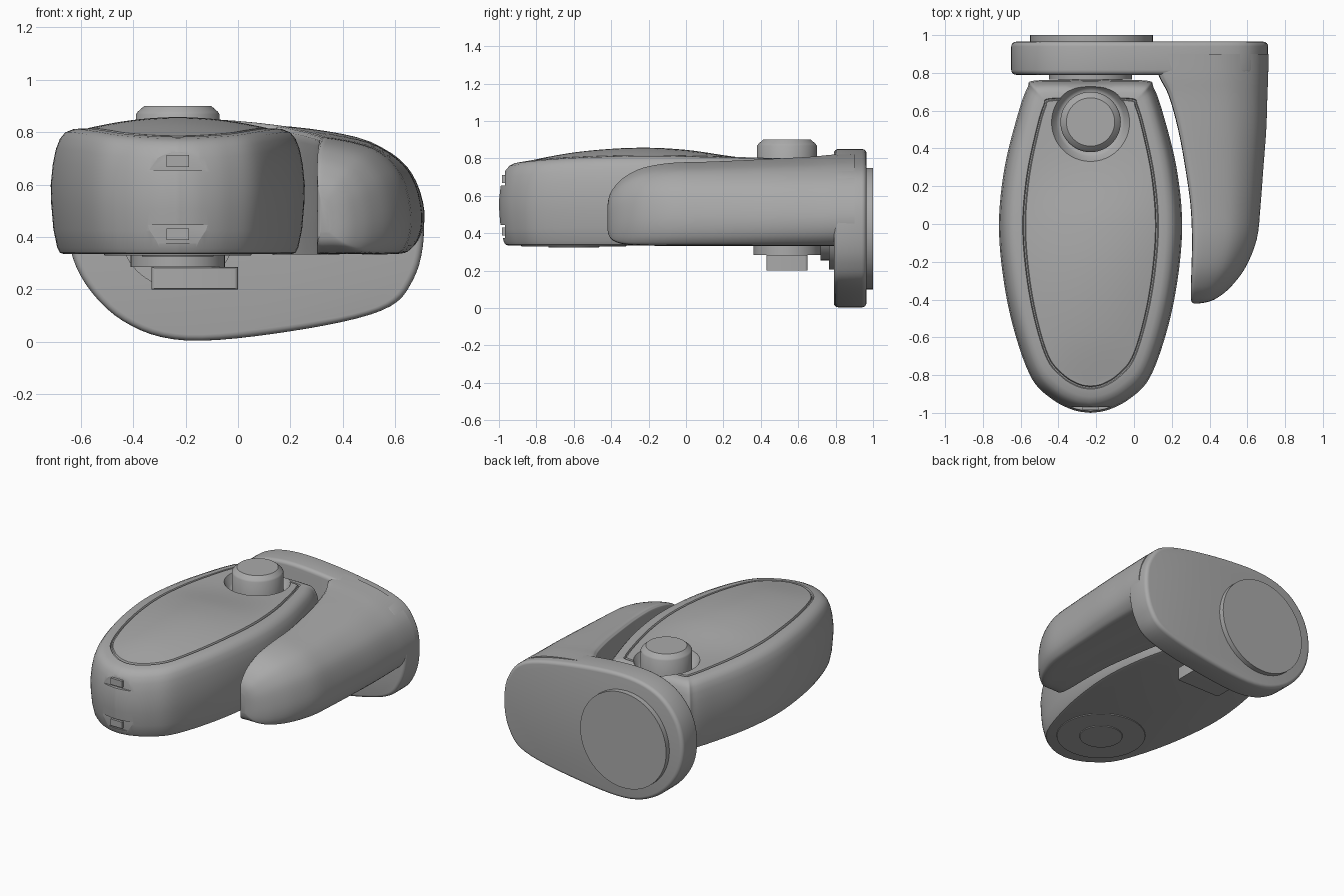
import bpy, bmesh, math
from mathutils import Vector

if "Cube" in bpy.data.objects:
    bpy.data.objects.remove(bpy.data.objects["Cube"], do_unlink=True)

GREY = (0.40, 0.40, 0.40, 1)
grey = bpy.data.materials.new("satin grey")
grey.use_nodes = True
grey.diffuse_color = GREY
grey.node_tree.nodes["Principled BSDF"].inputs["Base Color"].default_value = GREY

CX = -0.23          # centre line of the long body
PIVOT_Y = 0.54      # axis of the knob
BASE = 0.335        # underside of body and arm


def spline(points, steps=6, closed=False):
    """Smooth curve through a few points."""
    p = [Vector(q) for q in points]
    n = len(p)
    get = (lambda i: p[i % n]) if closed else (lambda i: p[min(max(i, 0), n - 1)])
    out = []
    for i in range(n if closed else n - 1):
        a, b, c, d = (get(i + k) for k in (-1, 0, 1, 2))
        for s in range(steps):
            t = s / steps
            out.append(0.5 * (2 * b + (c - a) * t + (2 * a - 5 * b + 4 * c - d) * t ** 2
                              + (3 * b - a - 3 * c + d) * t ** 3))
    return out if closed else out + [p[-1]]


def lookup(curve, y):
    """Second value of a curve at first value y."""
    if y <= curve[0][0]:
        return curve[0][1]
    for a, b in zip(curve, curve[1:]):
        if y <= b[0]:
            return a[1] + (b[1] - a[1]) * (y - a[0]) / max(b[0] - a[0], 1e-6)
    return curve[-1][1]


def finish(bm, name, angle=35):
    bmesh.ops.remove_doubles(bm, verts=bm.verts, dist=0.0005)
    bmesh.ops.recalc_face_normals(bm, faces=bm.faces)
    me = bpy.data.meshes.new(name)
    bm.to_mesh(me)
    bm.free()
    me.materials.append(grey)
    ob = bpy.data.objects.new(name, me)
    bpy.context.collection.objects.link(ob)
    smooth(ob, angle)
    return ob


def smooth(ob, angle=35):
    bpy.ops.object.select_all(action='DESELECT')
    ob.select_set(True)
    bpy.context.view_layer.objects.active = ob
    bpy.ops.object.shade_smooth_by_angle(angle=math.radians(angle))


def loft(name, rings, cap_end=True, angle=35):
    bm = bmesh.new()
    rows = [[bm.verts.new(co) for co in ring] for ring in rings]
    for a, b in zip(rows, rows[1:]):
        for i in range(len(a)):
            j = (i + 1) % len(a)
            bm.faces.new((a[i], a[j], b[j], b[i]))
    bm.faces.new(rows[0])
    if cap_end:
        bm.faces.new(rows[-1])
    return finish(bm, name, angle)


def prism(name, outline, y0, y1, bevel=0.0):
    """Extrude an x-z outline from y0 to y1 with rounded rims."""
    cx = sum(p[0] for p in outline) / len(outline)
    cz = sum(p[1] for p in outline) / len(outline)
    steps = [(y0, 0), (y1, 0)]
    if bevel:
        arc = [(bevel * (1 - math.cos(a)), bevel * (1 - math.sin(a)))
               for a in (k * math.pi / 8 for k in range(5))]
        steps = [(y0 + u, v) for u, v in arc] + [(y1 - u, v) for u, v in reversed(arc)]
    rings = []
    for y, inset in steps:
        ring = []
        for x, z in outline:
            d = Vector((x - cx, z - cz))
            d *= 1 - inset / d.length
            ring.append((cx + d.x, y, cz + d.y))
        rings.append(ring)
    return loft(name, rings)


def turned(name, centre, profile, segments=48, scale_y=1):
    """Stack of circles (radius, height) about a vertical axis."""
    return loft(name, [[(centre[0] + r * math.cos(a), centre[1] + scale_y * r * math.sin(a), z)
                        for a in (2 * math.pi * k / segments for k in range(segments))]
                       for r, z in profile])


def circle(x, z, r, n=64):
    return [(x + r * math.cos(2 * math.pi * k / n), z + r * math.sin(2 * math.pi * k / n))
            for k in range(n)]


def cut(target, cutter):
    mod = target.modifiers.new("cut", 'BOOLEAN')
    mod.object = cutter
    mod.solver = 'EXACT'
    bpy.context.view_layer.objects.active = target
    bpy.ops.object.modifier_apply(modifier=mod.name)
    bpy.data.objects.remove(cutter, do_unlink=True)


# Body: barrel-shaped plan, rounded rim, grooved and crowned top panel
half = spline([(0, -1), (0.09, -0.985), (0.2, -0.93), (0.31, -0.82), (0.4, -0.58), (0.46, -0.3),
               (0.485, 0), (0.455, 0.3), (0.385, 0.58), (0.335, 0.72), (0.29, 0.76), (0, 0.76)])
plan = half + [Vector((-p.x, p.y)) for p in reversed(half[1:-1])]
rim = spline([(-1, 0.765), (-0.85, 0.785), (-0.6, 0.805), (-0.2, 0.815), (0.3, 0.805), (0.8, 0.79)])
crown = spline([(-0.9, 0.775), (-0.6, 0.832), (-0.28, 0.857), (0, 0.846), (0.35, 0.8), (0.8, 0.79)])


def scaled(inset):
    return [(p.x * (1 - inset / 0.485), p.y * (1 - inset)) for p in plan]


rings = []
for inset, v in ((0.05, 0), (0.035, 0.01), (0.025, 0.05), (0.01, 0.2), (0.002, 0.4), (0, 0.55),
                 (0.008, 0.72), (0.02, 0.84), (0.035, 0.92), (0.055, 0.97), (0.085, 0.995),
                 (0.125, 1), (0.13, 0.98), (0.137, 0.98), (0.142, 1.004)):
    rings.append([(CX + x, y, BASE + v * (lookup(rim, y) - BASE)) for x, y in scaled(inset)])
for t in (0.96, 0.88, 0.78, 0.66, 0.54, 0.42, 0.3, 0.18, 0.08, 0):
    ring = []
    for x, y in scaled(0.142):
        edge = lookup(rim, y) + 0.002
        z = edge + (lookup(crown, y) - edge) * (1 - t * t)
        ring.append((CX + x * t, y, z))
    rings.append(ring)
body = loft("body", rings, cap_end=False)

# Dished recess round the knob
cut(body, turned("recess_cutter", (CX, PIVOT_Y), [(0.165, 0.74), (0.18, 0.75), (0.225, 0.83), (0.225, 0.95)]))

# Nose ports: tapered recesses with a small socket each
for label, zc, up in (("upper", 0.69, 1), ("lower", 0.41, -1)):
    trap = [(CX + sx * w, zc + up * h) for sx, w, h in
            ((-1, 0.12, -0.035), (1, 0.12, -0.035), (1, 0.075, 0.035), (-1, 0.075, 0.035))]
    cut(body, prism("port_cutter", trap, -1.1, -0.968))
    socket = [(CX + sx * 0.043, zc + sz * 0.022) for sx, sz in ((-1, -1), (1, -1), (1, 1), (-1, 1))]
    prism(label + "_port", socket, -0.985, -0.95)
smooth(body)

# Knob on top, and clamp with key tab beneath
turned("knob", (CX, PIVOT_Y), [(0.16, 0.7), (0.16, 0.868), (0.153, 0.878), (0.128, 0.9)])
turned("clamp_disc", (CX, PIVOT_Y), [(0.18, 0.285), (0.18, 0.36)])
tab = [(-0.33, 0.2), (0, 0.2), (0, 0.285), (-0.33, 0.285)]
prism("key_tab", tab, 0.43, 0.65, 0.015)

# Underside: round cover and foot pad
turned("under_cover", (CX, -0.6), [(0.28, 0.33), (0.285, 0.345)])
turned("foot_pad", (CX, -0.6), [(0.135, 0.325), (0.145, 0.345)])

# Upright back plate, wall disc and pivot hub
plate = spline([(-0.2, 0.85), (-0.45, 0.795), (-0.6, 0.65), (-0.65, 0.45), (-0.6, 0.25),
                (-0.44, 0.08), (-0.2, 0.005), (0.2, 0.04), (0.55, 0.12), (0.67, 0.24),
                (0.71, 0.42), (0.68, 0.6), (0.55, 0.74), (0.2, 0.82)], closed=True)
prism("back_plate", plate, 0.79, 0.965, 0.025)
prism("wall_disc", circle(-0.225, 0.425, 0.325), 0.95, 1.0)
prism("pivot_hub", circle(CX, 0.425, 0.22), 0.765, 0.8)
prism("pivot_neck", circle(CX, 0.425, 0.17), 0.72, 0.78)

# Side arm: rounded section swept forward, hollowed to follow the body
section = spline([(0, 0.04), (0, 0.5), (0, 0.92), (0.02, 0.98), (0.09, 1), (0.4, 0.955), (0.65, 0.88),
                  (0.85, 0.73), (0.95, 0.56), (1, 0.33), (0.98, 0.15), (0.91, 0.04), (0.8, 0),
                  (0.4, 0), (0.04, 0)], 3, closed=True)
# Stations: y, inner x, outer x, bottom z, top z
stations = spline([(-0.42, 0.315, 0.35, 0.42, 0.55), (-0.41, 0.305, 0.40, 0.385, 0.6),
                   (-0.385, 0.302, 0.45, 0.36, 0.645), (-0.33, 0.302, 0.515, 0.343, 0.7),
                   (-0.23, 0.305, 0.59, 0.337, 0.75), (-0.08, 0.308, 0.65, BASE, 0.776),
                   (0.1, 0.3, 0.67, BASE, 0.782), (0.3, 0.272, 0.685, BASE, 0.79),
                   (0.5, 0.235, 0.7, BASE, 0.8), (0.68, 0.185, 0.706, BASE, 0.81),
                   (0.78, 0.135, 0.71, BASE, 0.82), (0.9, 0.1, 0.712, BASE, 0.825)], 4)
loft("side_arm", [[(xi + u * (xo - xi), y, zb + v * (zt - zb)) for u, v in section]
                  for y, xi, xo, zb, zt in stations], angle=50)
